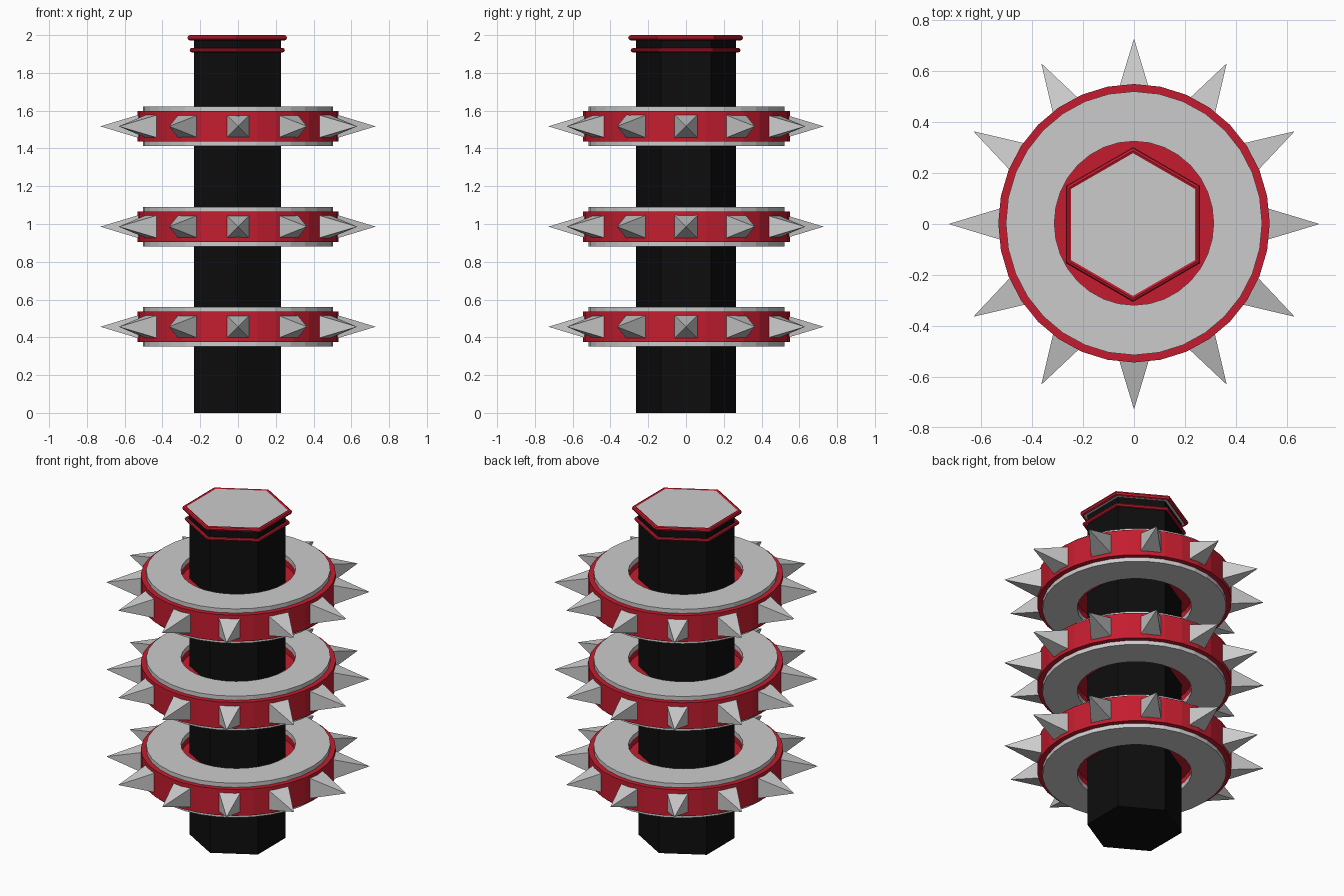
import bpy, math
from math import pi, cos, sin

if "Cube" in bpy.data.objects:
    bpy.data.objects.remove(bpy.data.objects["Cube"])


def material(name, color):
    m = bpy.data.materials.new(name)
    m.diffuse_color = (*color, 1)
    m.use_nodes = True
    m.node_tree.nodes["Principled BSDF"].inputs["Base Color"].default_value = m.diffuse_color
    return m


RED = material("red", (0.55, 0.012, 0.028))
BLACK = material("black", (0.004, 0.004, 0.004))


def mesh_object(name, verts, faces, mat=None):
    me = bpy.data.meshes.new(name)
    me.from_pydata(verts, [], faces)
    ob = bpy.data.objects.new(name, me)
    bpy.context.collection.objects.link(ob)
    if mat:
        me.materials.append(mat)
    return ob


def lathe(name, profile, sides, mat=None, start=0.0, sx=1.0, loc=(0, 0, 0)):
    """Spin a closed (radius, z) profile, counter-clockwise, around z."""
    n = len(profile)
    verts, faces = [], []
    for i in range(sides):
        a = start + 2 * pi * i / sides
        verts += [(r * cos(a) * sx, r * sin(a), z) for r, z in profile]
        for j in range(n):
            k, i2 = (j + 1) % n, (i + 1) % sides
            faces.append((i * n + j, i2 * n + j, i2 * n + k, i * n + k))
    ob = mesh_object(name, verts, faces, mat)
    ob.location = loc
    return ob


def hex_prism(name, r, z0, z1, mat=None, x=0.0):
    bpy.ops.mesh.primitive_cylinder_add(vertices=6, radius=r, depth=z1 - z0,
                                        location=(x, 0, (z0 + z1) / 2))
    ob = bpy.context.object
    ob.name = name
    if mat:
        ob.data.materials.append(mat)
    return ob


def hex_rim(name, r, tube, z):
    prof = [(r + tube * cos(t * pi / 4), z + tube * sin(t * pi / 4)) for t in range(8)]
    return lathe(name, prof, 6, RED, start=pi / 2, loc=(-0.004, -0.002, 0))


# Hexagonal column with grey cap and two red rims
hex_prism("column", 0.265, 0, 1.98, BLACK, x=-0.003)
hex_prism("cap", 0.292, 1.975, 1.996, x=-0.004)
hex_rim("top_rim", 0.29, 0.014, 1.986)
hex_rim("lower_rim", 0.28, 0.011, 1.92)


def spikes(name, z):
    """Twelve square pyramids pointing outwards."""
    verts, faces = [], []
    r0, r1, w = 0.50, 0.729, 0.069
    for i in range(12):
        a = i * pi / 6
        c, s, b = cos(a), sin(a), len(verts)
        for u, v in ((-w, -w), (w, -w), (w, w), (-w, w)):
            verts.append((r0 * c - u * s, r0 * s + u * c, z + v))
        verts.append((r1 * c, r1 * s, z))
        faces.append((b + 3, b + 2, b + 1, b))
        faces += [(b + j, b + (j + 1) % 4, b + 4) for j in range(4)]
    mesh_object(name, verts, faces)


# Three spiked wheels: red hub with recessed web, grey face rings, spikes
for n, z in enumerate((0.456, 0.986, 1.517), 1):
    hub = [(0.22, -0.04), (0.323, -0.04), (0.323, -0.08), (0.547, -0.08),
           (0.547, 0.08), (0.323, 0.08), (0.323, 0.04), (0.22, 0.04)]
    lathe(f"wheel_{n}", hub, 32, RED, sx=0.975, loc=(0, 0.003, z))
    for side, lo, hi in (("upper", 0.078, 0.105), ("lower", -0.105, -0.078)):
        ring = [(0.322, lo), (0.518, lo), (0.518, hi), (0.322, hi)]
        lathe(f"{side}_ring_{n}", ring, 32, sx=0.972, loc=(0, 0.003, z))
    spikes(f"spikes_{n}", z)
